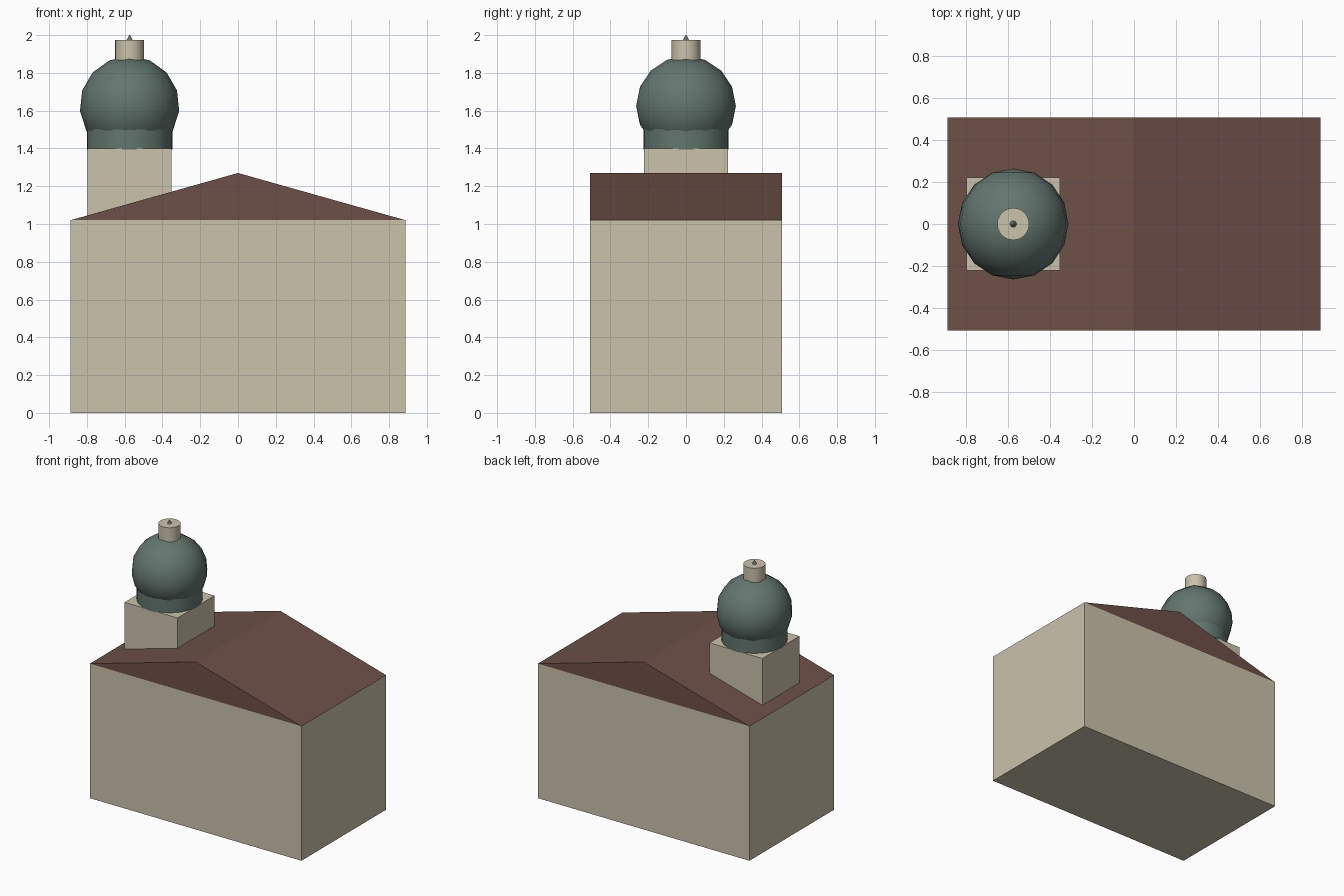
import bpy
import bmesh
import math
from mathutils import Matrix

cube = bpy.data.objects.get("Cube")
if cube:
    bpy.data.objects.remove(cube, do_unlink=True)


def make_material(name, rgb):
    mat = bpy.data.materials.new(name)
    mat.use_nodes = True
    colour = (*rgb, 1)
    mat.diffuse_color = colour
    mat.node_tree.nodes["Principled BSDF"].inputs["Base Color"].default_value = colour
    return mat


def make_object(name, bm, mat, smooth=False):
    bmesh.ops.recalc_face_normals(bm, faces=bm.faces)
    mesh = bpy.data.meshes.new(name)
    bm.to_mesh(mesh)
    bm.free()
    obj = bpy.data.objects.new(name, mesh)
    bpy.context.collection.objects.link(obj)
    mesh.materials.append(mat)
    if smooth:
        bpy.ops.object.select_all(action='DESELECT')
        obj.select_set(True)
        bpy.context.view_layer.objects.active = obj
        bpy.ops.object.shade_smooth_by_angle(angle=math.radians(40))
    return obj


def box(name, mat, x, width, depth, bottom, top):
    bm = bmesh.new()
    bmesh.ops.create_cube(bm, size=1, matrix=Matrix.Translation((x, 0, (bottom + top) / 2))
                          @ Matrix.Diagonal((width, depth, top - bottom, 1)))
    return make_object(name, bm, mat)


def column(name, mat, x, r_bottom, r_top, bottom, top, sides=32):
    bm = bmesh.new()
    bmesh.ops.create_cone(bm, cap_ends=True, segments=sides, radius1=r_bottom, radius2=r_top,
                          depth=top - bottom, matrix=Matrix.Translation((x, 0, (bottom + top) / 2)))
    return make_object(name, bm, mat, smooth=True)


stone = make_material("pale stone", (0.60, 0.54, 0.41))
tile = make_material("brown roof", (0.155, 0.080, 0.065))
copper = make_material("grey green dome", (0.125, 0.180, 0.157))

HALF_W, HALF_D, EAVE, RIDGE = 0.887, 0.507, 1.02, 1.27
TOWER_X = -0.574

# Main hall
box("hall_walls", stone, 0, 2 * HALF_W, 2 * HALF_D, 0, EAVE)

# Gabled roof: triangle extruded front to back
bm = bmesh.new()
gable = bm.faces.new([bm.verts.new((x, -HALF_D, z))
                      for x, z in ((-HALF_W, EAVE), (HALF_W, EAVE), (0, RIDGE))])
ext = bmesh.ops.extrude_face_region(bm, geom=[gable], use_keep_orig=True)
bmesh.ops.translate(bm, vec=(0, 2 * HALF_D, 0),
                    verts=[v for v in ext["geom"] if isinstance(v, bmesh.types.BMVert)])
make_object("gabled_roof", bm, tile)

# Square tower and round drum
box("tower_base", stone, TOWER_X, 0.444, 0.444, 0.9, 1.4)
column("dome_drum", copper, TOWER_X, 0.226, 0.226, 1.395, 1.6)

# Bulbous dome, poles facing front and back
bm = bmesh.new()
bmesh.ops.create_uvsphere(bm, u_segments=15, v_segments=8, radius=0.264,
                          matrix=Matrix.Translation((TOWER_X, 0, 1.625))
                          @ Matrix.Rotation(math.pi / 2, 4, 'X'))
make_object("dome", bm, copper, smooth=True)

# Lantern and finial
column("lantern", stone, TOWER_X, 0.076, 0.076, 1.85, 1.975)
column("finial", copper, TOWER_X, 0.018, 0.002, 1.97, 2.0, sides=12)
